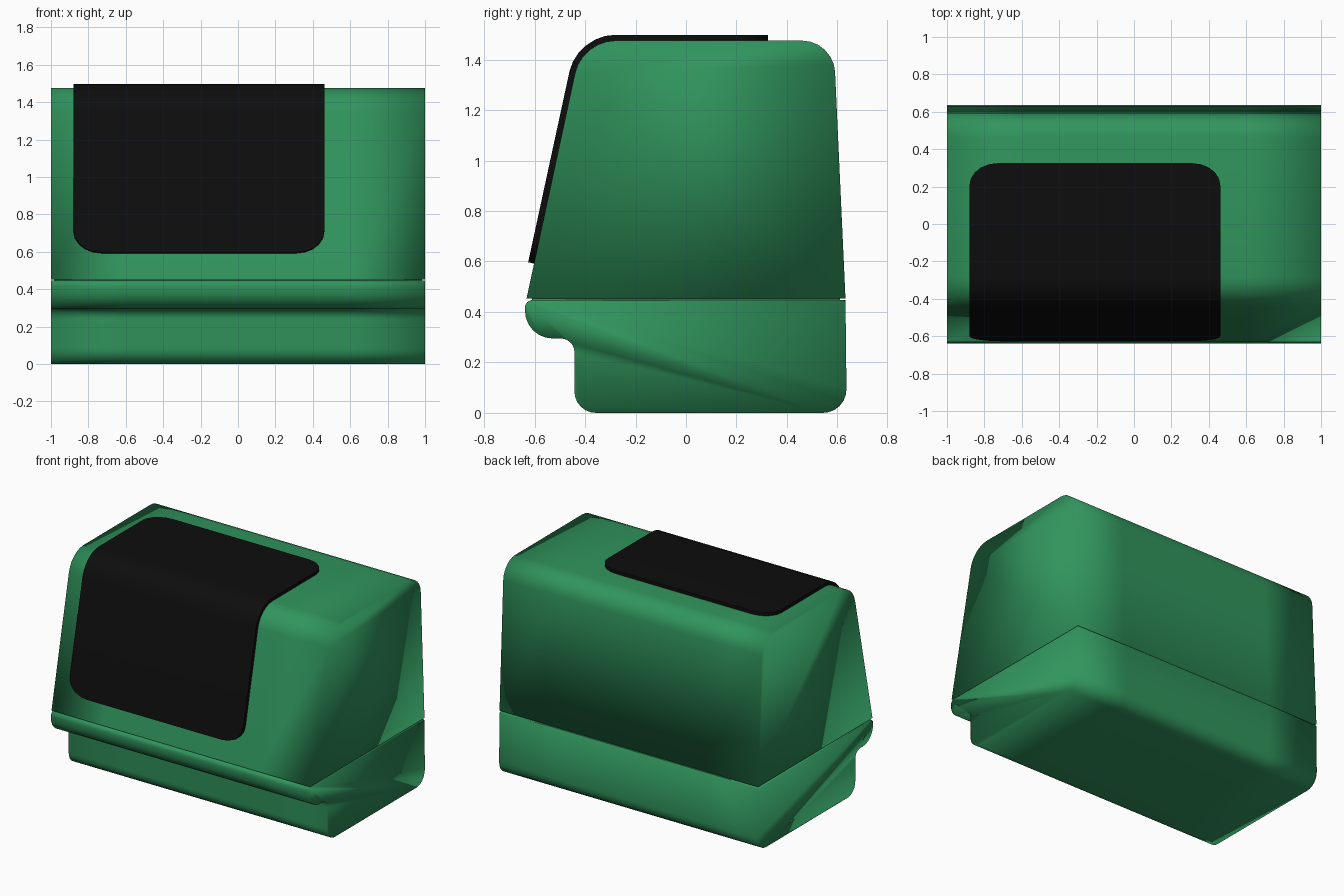
import bpy, bmesh
from math import radians, sin, cos, pi
from mathutils import Vector

if "Cube" in bpy.data.objects:
    bpy.data.objects.remove(bpy.data.objects["Cube"])


def material(name, color):
    m = bpy.data.materials.new(name)
    m.diffuse_color = color
    m.use_nodes = True
    m.node_tree.nodes["Principled BSDF"].inputs["Base Color"].default_value = m.diffuse_color
    return m


green = material("green_plastic", (0.03, 0.30, 0.11, 1))
black = material("black_panel", (0.004, 0.004, 0.004, 1))


def rounded(points, steps=6):
    """Profile from (y, z, radius) corners; radius is the setback of the rounding."""
    out = []
    n = len(points)
    for i, (y, z, r) in enumerate(points):
        p = Vector((y, z))
        if r == 0:
            out.append(p)
            continue
        a = Vector(points[i - 1][:2]) - p
        b = Vector(points[(i + 1) % n][:2]) - p
        a, b = p + a.normalized() * r, p + b.normalized() * r
        for k in range(steps + 1):
            t = k / steps
            # blend between quadratic curve and circle-like fullness
            w = 0.72
            d = (1 - t) ** 2 + 2 * w * t * (1 - t) + t * t
            out.append((a * (1 - t) ** 2 + p * 2 * w * t * (1 - t) + b * t * t) / d)
    return out


def finish(name, bm, mat, angle):
    bmesh.ops.recalc_face_normals(bm, faces=bm.faces)
    me = bpy.data.meshes.new(name)
    bm.to_mesh(me)
    bm.free()
    me.materials.append(mat)
    ob = bpy.data.objects.new(name, me)
    bpy.context.collection.objects.link(ob)
    bpy.ops.object.select_all(action='DESELECT')
    ob.select_set(True)
    bpy.context.view_layer.objects.active = ob
    bpy.ops.object.shade_smooth_by_angle(angle=radians(angle))
    return ob


def extrude_x(profile, stations):
    bm = bmesh.new()
    rings = [[bm.verts.new((x, p.x, p.y)) for p in profile] for x in stations]
    for r, s in zip(rings, rings[1:]):
        for i in range(len(r)):
            j = (i + 1) % len(r)
            bm.faces.new((r[i], r[j], s[j], s[i]))
    bm.faces.new(rings[0])
    bm.faces.new(rings[-1])
    return bm


stations = (-1, -0.6, 0.6, 1)

# Upper housing with sloped front
upper = rounded([(-0.632, 0.453, 0), (-0.412, 1.475, 0.13),
                 (0.585, 1.475, 0.125), (0.632, 0.453, 0)])
finish("upper_housing", extrude_x(upper, stations), green, 100)

# Lower base with overhanging front lip
lower = rounded([(-0.638, 0.447, 0.03), (-0.638, 0.295, 0.11), (-0.442, 0.295, 0.055),
                 (-0.442, 0.0, 0.085), (0.637, 0.0, 0.095), (0.632, 0.447, 0)])
bm = extrude_x(lower, stations)
rim = [e for e in bm.edges if all(v.co.z > 0.446 for v in e.verts)
       and (all(abs(v.co.x) > 0.99 for v in e.verts)
            and e.verts[0].co.x * e.verts[1].co.x > 0
            or all(v.co.y > 0.5 for v in e.verts))]
bmesh.ops.bevel(bm, geom=rim, offset=0.01, segments=2, profile=0.5, affect='EDGES')
finish("lower_base", bm, green, 100)

# Recessed neck closing the seam
bm = bmesh.new()
bmesh.ops.create_cube(bm, size=1)
for v in bm.verts:
    v.co = Vector((v.co.x * 1.97, v.co.y * 1.22, 0.45 + v.co.z * 0.04))
finish("seam_neck", bm, green, 30)

# Black panel wrapping the front slope and the top
path = [Vector((-0.603, 0.592))] + upper[1:8] + [Vector((0.325, 1.475))]
lengths = [0]
for a, b in zip(path, path[1:]):
    lengths.append(lengths[-1] + (b - a).length)
total = lengths[-1]
normals = []
for i in range(len(path)):
    d = (path[min(i + 1, len(path) - 1)] - path[max(i - 1, 0)]).normalized()
    normals.append(Vector((-d.y, d.x)))


def along(s):
    for i in range(len(path) - 1):
        if s <= lengths[i + 1] + 1e-6:
            t = (s - lengths[i]) / (lengths[i + 1] - lengths[i])
            return path[i].lerp(path[i + 1], t), normals[i].lerp(normals[i + 1], t).normalized()


r_len, r_x = 0.12, 0.15
corner = [(r_len * (1 - cos(k * pi / 10)), r_x * (1 - sin(k * pi / 10))) for k in range(6)]
rows = corner + [(s, 0) for s in lengths[1:-1]] + [(total - s, i) for s, i in reversed(corner)]
bm = bmesh.new()
prev = None
for s, inset in rows:
    p, n = along(s)
    x0, x1 = -0.88 + inset, 0.462 - inset
    cur = []
    for off in (-0.004, 0.023):
        q = p + n * off
        cur.append([bm.verts.new((x, q.x, q.y)) for x in (x0, x1)])
    (a, b), (d, c) = cur
    ring = [a, b, c, d]
    if prev:
        for i in range(4):
            j = (i + 1) % 4
            bm.faces.new((prev[i], prev[j], ring[j], ring[i]))
    else:
        bm.faces.new(ring)
    prev = ring
bm.faces.new(prev)
finish("front_panel", bm, black, 35)
